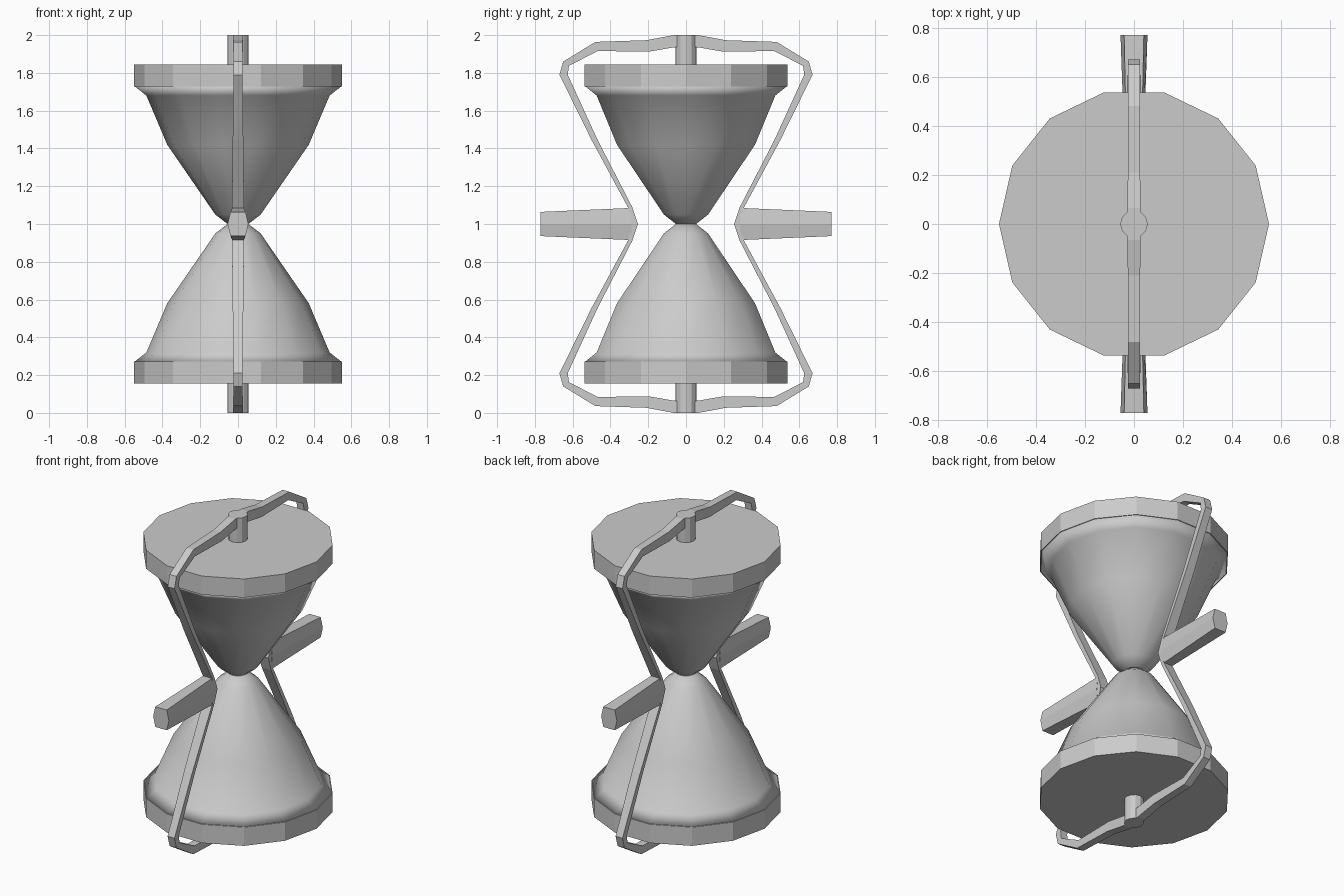
import bpy, math
from mathutils import Vector

if "Cube" in bpy.data.objects:
    bpy.data.objects.remove(bpy.data.objects["Cube"])

SIDES = 14


def make_object(name, verts, faces, smooth=False, location=(0, 0, 0), mirror=(False, False, False)):
    mesh = bpy.data.meshes.new(name)
    mesh.from_pydata(verts, [], faces)
    mesh.polygons.foreach_set("use_smooth", [smooth] * len(mesh.polygons))
    obj = bpy.data.objects.new(name, mesh)
    obj.location = location
    bpy.context.collection.objects.link(obj)
    if any(mirror):
        mod = obj.modifiers.new("Mirror", "MIRROR")
        mod.use_axis = mirror
        mod.use_clip = True
    return obj


def loft(sections, cap_start=True, cap_end=True):
    """Join equal-sized closed sections with quads and cap the ends."""
    n = len(sections[0])
    verts = [v for s in sections for v in s]
    faces = [(i * n + j, i * n + (j + 1) % n, (i + 1) * n + (j + 1) % n, (i + 1) * n + j)
             for i in range(len(sections) - 1) for j in range(n)]
    if cap_start:
        faces.append(tuple(reversed(range(n))))
    if cap_end:
        faces.append(tuple(range(len(verts) - n, len(verts))))
    return verts, faces


def ring(r, z, n=SIDES):
    return [(r * math.cos(2 * math.pi * k / n), r * math.sin(2 * math.pi * k / n), z) for k in range(n)]


def turned(name, profile, smooth=False, n=SIDES):
    """Turned part from (radius, height above the middle) points, made for both ends."""
    for end, sign in (("upper", 1), ("lower", -1)):
        verts, faces = loft([ring(r, 1 + sign * h, n) for r, h in profile])
        if sign < 0:
            faces = [tuple(reversed(f)) for f in faces]
        make_object(f"{end}_{name}", verts, faces, smooth)


# Glass bulbs, end discs and axle pins
turned("bulb", [(0.055, 0.0), (0.12, 0.05), (0.375, 0.42), (0.485, 0.68), (0.545, 0.727)], smooth=True)
turned("disc", [(0.55, 0.727), (0.55, 0.845)])
turned("pin", [(0.056, 0.84), (0.056, 1.0)], n=12)

# Bent frame: one quarter (outer y, outer h, inner y, inner h, half width), mirrored
quarter = [
    (0.00, 1.000, 0.00, 0.94, 0.028),
    (0.065, 1.000, 0.065, 0.935, 0.027),
    (0.21, 0.973, 0.20, 0.912, 0.025),
    (0.48, 0.964, 0.467, 0.916, 0.024),
    (0.65, 0.860, 0.620, 0.837, 0.024),
    (0.67, 0.790, 0.626, 0.790, 0.024),
    (0.50, 0.445, 0.468, 0.445, 0.028),
    (0.303, 0.080, 0.284, 0.088, 0.032),
    (0.303, 0.000, 0.255, 0.000, 0.035),
]
sections = [[(-w, oy, oz), (w, oy, oz), (w, iy, iz), (-w, iy, iz)] for oy, oz, iy, iz, w in quarter]
verts, faces = loft(sections, cap_start=False, cap_end=False)
make_object("frame", verts, faces, location=(0, 0, 1), mirror=(False, True, True))


# Six-sided handles, tall at the frame and wider at the grip end
def hexagon(y, half_top, half_mid, half_height):
    return [(half_mid, y, 0), (half_top, y, -half_height), (-half_top, y, -half_height),
            (-half_mid, y, 0), (-half_top, y, half_height), (half_top, y, half_height)]


verts, faces = loft([hexagon(0.288, 0.030, 0.038, 0.085), hexagon(0.77, 0.040, 0.055, 0.064)])
make_object("handles", verts, faces, location=(0, 0, 1), mirror=(False, True, False))

# Outward normals for every part
import bmesh
for obj in bpy.context.collection.objects:
    bm = bmesh.new()
    bm.from_mesh(obj.data)
    bmesh.ops.recalc_face_normals(bm, faces=bm.faces)
    if obj.name == "frame":
        # open quarter tube: check that the outermost face points outward
        far = max(bm.faces, key=lambda f: f.calc_center_median().y)
        if far.normal.y < 0:
            bmesh.ops.reverse_faces(bm, faces=bm.faces)
    bm.to_mesh(obj.data)
    bm.free()
